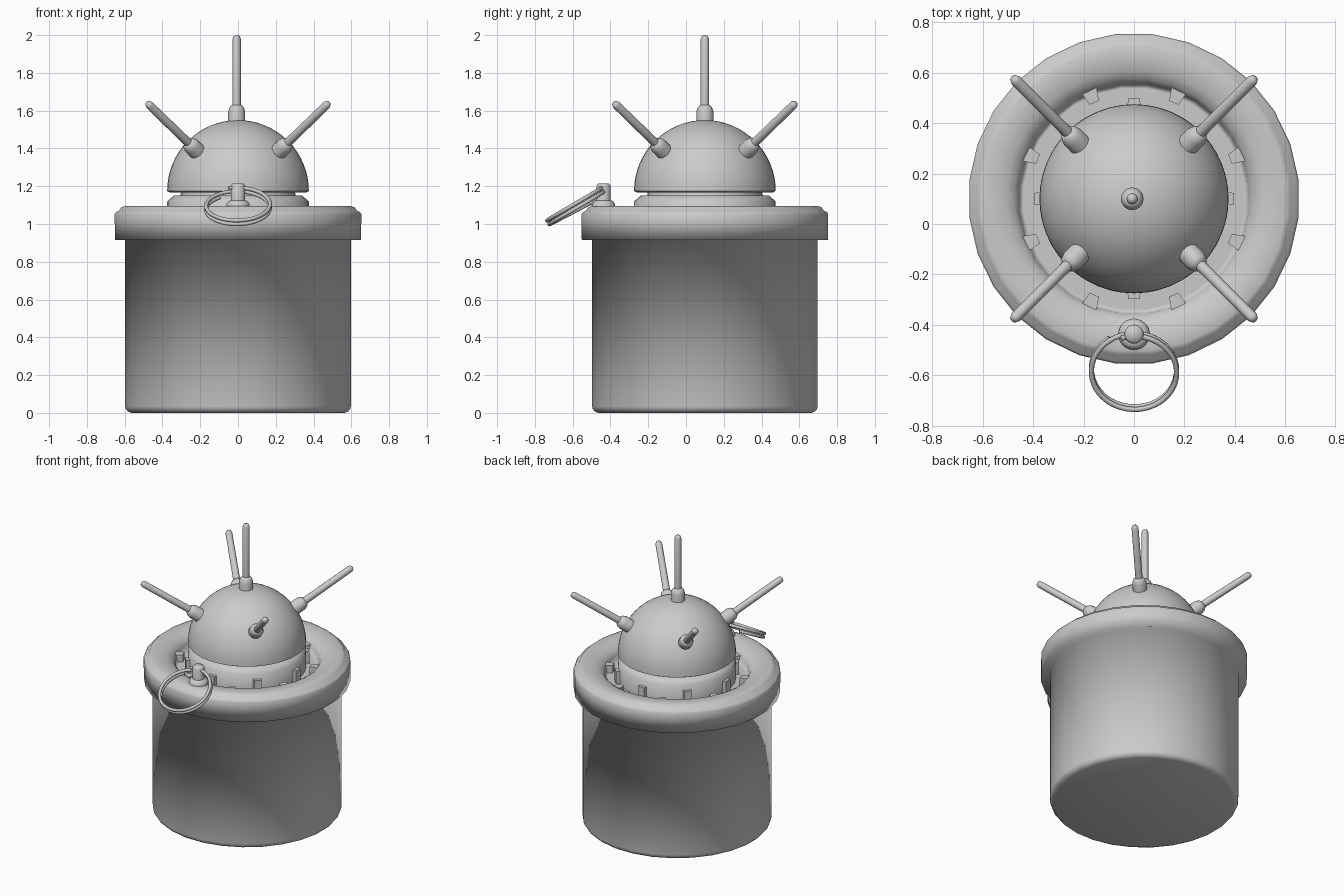
import bpy, bmesh, math
from mathutils import Vector

if "Cube" in bpy.data.objects:
    bpy.data.objects.remove(bpy.data.objects["Cube"])

CX, CY = 0.0, 0.1          # axis of the canister
DOME_Z = 1.175             # centre of the dome

grey = bpy.data.materials.new("plain_grey")
grey.diffuse_color = (0.6, 0.6, 0.6, 1)
grey.use_nodes = True
grey.node_tree.nodes["Principled BSDF"].inputs["Base Color"].default_value = grey.diffuse_color


def smooth(ob, angle):
    bpy.ops.object.select_all(action='DESELECT')
    ob.select_set(True)
    bpy.context.view_layer.objects.active = ob
    bpy.ops.object.shade_smooth_by_angle(angle=math.radians(angle))


def finish(name, bm, angle=35):
    bmesh.ops.remove_doubles(bm, verts=bm.verts, dist=1e-5)
    bmesh.ops.recalc_face_normals(bm, faces=bm.faces)
    me = bpy.data.meshes.new(name)
    bm.to_mesh(me)
    bm.free()
    ob = bpy.data.objects.new(name, me)
    bpy.context.collection.objects.link(ob)
    me.materials.append(grey)
    smooth(ob, angle)
    return ob


def lathe(name, profile, sides, origin, axis=(0, 0, 1), phase=0.0, angle=35):
    """Spin an (r, h) profile about the given axis."""
    bm = bmesh.new()
    rows = []
    for r, h in profile:
        n = 1 if r < 1e-6 else sides
        rows.append([bm.verts.new((r * math.cos(phase + math.tau * i / sides),
                                   r * math.sin(phase + math.tau * i / sides), h))
                     for i in range(n)])
    for a, b in zip(rows, rows[1:]):
        for i in range(sides):
            j = (i + 1) % sides
            if len(a) == 1:
                bm.faces.new((a[0], b[j], b[i]))
            elif len(b) == 1:
                bm.faces.new((a[i], a[j], b[0]))
            else:
                bm.faces.new((a[i], a[j], b[j], b[i]))
    ob = finish(name, bm, angle)
    ob.location = origin
    ob.rotation_euler = Vector(axis).to_track_quat('Z', 'Y').to_euler()
    return ob


def block(name, a, r0, w0, r1, w1, z0, z1):
    """Tapered block pointing outwards at angle a."""
    bm = bmesh.new()
    pts = [bm.verts.new((r * math.cos(a) - s * w * math.sin(a),
                         r * math.sin(a) + s * w * math.cos(a), z))
           for z in (z0, z1) for r, w in ((r0, w0), (r1, w1)) for s in (-1, 1)]
    bmesh.ops.convex_hull(bm, input=pts)
    finish(name, bm, 20).location = (CX, CY, 0)


# Canister body and heavy dished rim in one softly shaded shell
lathe("canister_shell",
      [(0, 0), (0.568, 0), (0.586, 0.007), (0.597, 0.02), (0.601, 0.035),
       (0.601, 0.928), (0.656, 0.915), (0.657, 1.052), (0.649, 1.064),
       (0.634, 1.07), (0.622, 1.088), (0.605, 1.094), (0.56, 1.094),
       (0.51, 1.085), (0.475, 1.065), (0.458, 1.04), (0.45, 1.0),
       (0.44, 1.0), (0, 1.0)],
      28, (CX, CY, 0), phase=math.pi / 28, angle=179)

# Stepped neck below the dome
lathe("neck",
      [(0, 0.99), (0.375, 0.99), (0.375, 1.12), (0.34, 1.15), (0.305, 1.152),
       (0.30, 1.18), (0, 1.18)], 32, (CX, CY, 0), angle=60)

# Slim ribs on the neck alternate with lugs on the recess wall
for i in range(8):
    a = math.tau * i / 8
    block("neck_rib", a, 0.36, 0.027, 0.397, 0.023, 0.99, 1.085)
    block("recess_lug", a + math.pi / 8, 0.412, 0.02, 0.465, 0.032, 0.99, 1.05)

# Dome
R = 0.375
lathe("dome",
      [(0, -0.008), (0.36, -0.008), (R, 0)] +
      [(R * math.cos(t * math.pi / 32), R * math.sin(t * math.pi / 32))
       for t in range(1, 16)] + [(0, R)],
      48, (CX, CY, DOME_Z))

# Five radial prongs, each a socket and a rod
prongs = [(0, 0, 1)] + [(x, y, 0.97) for x in (-1, 1) for y in (-1, 1)]
for d in prongs:
    at = (CX - (0.007 if d[0] == 0 else 0), CY, DOME_Z)
    lathe("prong_socket",
          [(0, 0.33), (0.045, 0.33), (0.045, 0.42), (0.038, 0.442),
           (0.026, 0.455), (0, 0.457)], 16, at, d, angle=70)
    lathe("prong_rod",
          [(0, 0.44), (0.023, 0.44), (0.022, 0.805), (0.016, 0.82), (0, 0.826)],
          12, at, d, angle=75)

# Pull pin post standing on the rim
lathe("pin_base",
      [(0, 1.07), (0.062, 1.07), (0.062, 1.105), (0.05, 1.122), (0.036, 1.126),
       (0, 1.126)], 24, (0, -0.437, 0), angle=70)
lathe("pin_post",
      [(0, 1.1), (0.038, 1.1), (0.038, 1.2), (0.03, 1.213), (0, 1.216)],
      20, (0, -0.437, 0), angle=70)

# Tilted split ring with two coils
curve = bpy.data.curves.new("split_ring", 'CURVE')
curve.dimensions = '3D'
curve.bevel_depth = 0.0105
curve.bevel_resolution = 2
curve.use_fill_caps = True
spline = curve.splines.new('POLY')
steps = 92
spline.points.add(steps)
for k in range(steps + 1):
    a = math.radians(125) + 1.95 * math.tau * k / steps
    spline.points[k].co = (0.169 * math.cos(a), 0.169 * math.sin(a),
                           0.044 * (k / steps - 0.5), 1)
ring = bpy.data.objects.new("split_ring", curve)
bpy.context.collection.objects.link(ring)
ring.location = (0, -0.583, 1.092)
ring.rotation_euler = (math.radians(29), 0, 0)
bpy.ops.object.select_all(action='DESELECT')
ring.select_set(True)
bpy.context.view_layer.objects.active = ring
bpy.ops.object.convert(target='MESH')
ring = bpy.context.view_layer.objects.active
ring.data.materials.clear()
ring.data.materials.append(grey)
smooth(ring, 50)
